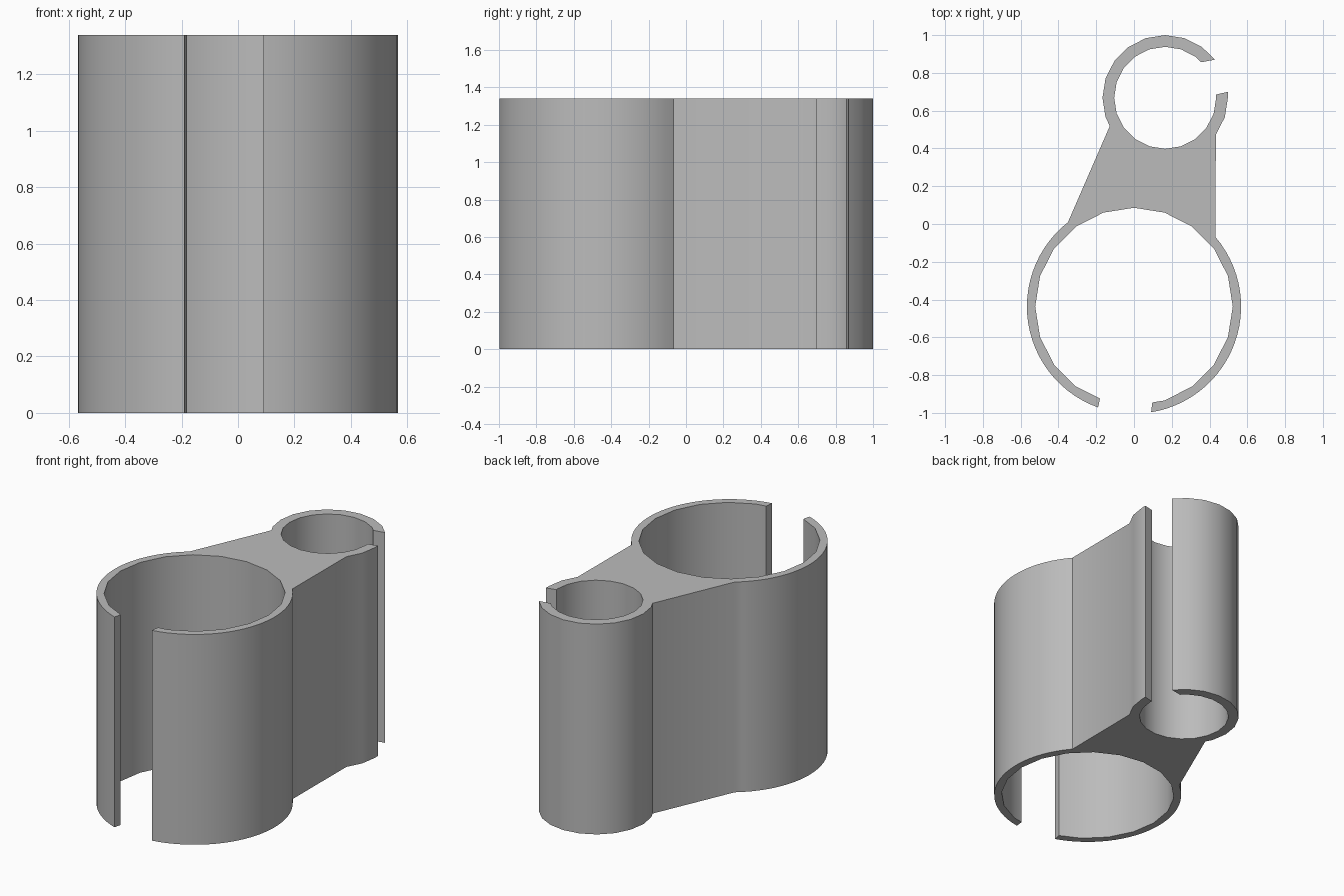
import bpy
import bmesh
from math import radians, cos, sin

cube = bpy.data.objects.get("Cube")
if cube:
    bpy.data.objects.remove(cube, do_unlink=True)

HEIGHT = 1.34
BIG, SMALL = (0, -0.437), (0.165, 0.668)      # tube centres
BIG_OUT, BIG_IN = 0.567, 0.523                # tube radii
SMALL_OUT, SMALL_IN = 0.332, 0.27


def arc(centre, radius, start, end, steps):
    """Points along an arc, both ends included, angles in degrees."""
    angles = [radians(start + (end - start) * i / steps) for i in range(steps + 1)]
    return [(centre[0] + radius * cos(a), centre[1] + radius * sin(a)) for a in angles]


# Outline of the double clip, counter-clockwise
outline = []
outline += arc(BIG, BIG_OUT, -80.8, 40.6, 26)          # large clip, outer left
outline += arc(SMALL, SMALL_OUT, -36, 0, 2)            # web wall, short jaw
outline += [(0.497, 0.70), (0.434, 0.685)]             # short jaw tip
outline += arc(SMALL, SMALL_IN, 0, -306, 17)           # small bore
outline += [(0.354, 0.856), (0.428, 0.87)]             # long jaw tip
outline += arc(SMALL, SMALL_OUT, 54, 198, 8)           # long jaw, outer
outline += [(-0.128, 0.519)]                           # slanted web wall
outline += arc(BIG, BIG_OUT, 128.1, 250.4, 26)         # large clip, outer right
outline += [(-0.18, -0.924)]                           # large jaw tip
outline += arc(BIG, BIG_IN, 234, -72, 17)              # large bore
outline += [(0.097, -0.9445)]

# Extrude the outline upwards
bm = bmesh.new()
base = bm.faces.new([bm.verts.new((x, y, 0)) for x, y in outline])
top = bmesh.ops.extrude_face_region(bm, geom=[base], use_keep_orig=True)
moved = [g for g in top["geom"] if isinstance(g, bmesh.types.BMVert)]
bmesh.ops.translate(bm, verts=moved, vec=(0, 0, HEIGHT))
bmesh.ops.recalc_face_normals(bm, faces=bm.faces)
mesh = bpy.data.meshes.new("double_tube_clip")
bm.to_mesh(mesh)
bm.free()

# Plain grey plastic
grey = bpy.data.materials.new("grey plastic")
grey.use_nodes = True
grey.diffuse_color = (0.5, 0.5, 0.5, 1)
grey.node_tree.nodes["Principled BSDF"].inputs["Base Color"].default_value = (0.5, 0.5, 0.5, 1)
mesh.materials.append(grey)

clip = bpy.data.objects.new("double_tube_clip", mesh)
bpy.context.collection.objects.link(clip)
bpy.ops.object.select_all(action="DESELECT")
clip.select_set(True)
bpy.context.view_layer.objects.active = clip
bpy.ops.object.shade_smooth_by_angle(angle=radians(30))
